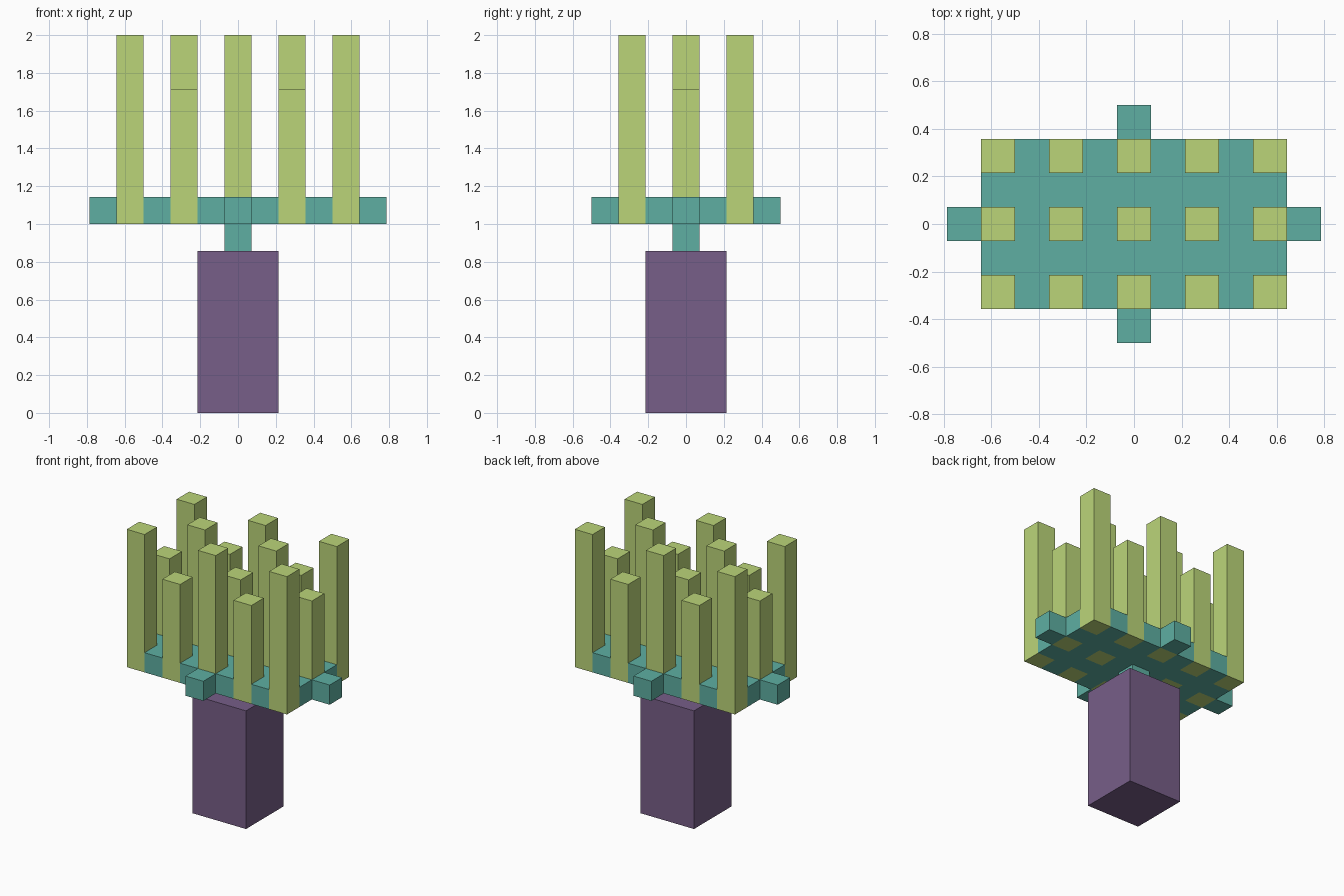
import bpy, bmesh, math
from mathutils import Vector

if "Cube" in bpy.data.objects:
    bpy.data.objects.remove(bpy.data.objects["Cube"])

U = 1 / 7  # one block


def box(xs, ys, zs):
    return {(x, y, z) for x in xs for y in ys for z in zs}


# Handle: 3 x 3 x 6 blocks
handle = box(range(-1, 2), range(-1, 2), range(6))

# Bristles: 5 x 3 posts, alternating tall and short, set into the plate
bristles = set()
for x in range(-4, 5, 2):
    for y in range(-2, 3, 2):
        top = 14 if (x + y) % 4 == 2 else 12
        bristles |= box([x], [y], range(7, top))

# Plate with one side tab per edge, plus the neck
head = box(range(-4, 5), range(-2, 3), [7])
head |= {(-5, 0, 7), (5, 0, 7), (0, -3, 7), (0, 3, 7), (0, 0, 6)}
head -= bristles

solid = handle | bristles | head


def build(name, cells, color):
    """Skin a set of blocks with outer faces only, then merge flat areas."""
    bm = bmesh.new()
    for c in sorted(cells):
        for axis in range(3):
            for s in (-1, 1):
                n = list(c)
                n[axis] += s
                if tuple(n) in solid:
                    continue
                a, b = (axis + 1) % 3, (axis + 2) % 3
                corners = [(-1, -1), (1, -1), (1, 1), (-1, 1)][::s]
                verts = []
                for p, q in corners:
                    v = Vector((c[0], c[1], c[2] + 0.5))
                    v[axis] += s / 2
                    v[a] += p / 2
                    v[b] += q / 2
                    verts.append(bm.verts.new(v * U))
                bm.faces.new(verts)
    bmesh.ops.remove_doubles(bm, verts=bm.verts[:], dist=1e-4)
    bmesh.ops.dissolve_limit(bm, angle_limit=math.radians(1),
                             verts=bm.verts[:], edges=bm.edges[:])
    me = bpy.data.meshes.new(name)
    bm.to_mesh(me)
    bm.free()
    mat = bpy.data.materials.new(name + "_color")
    mat.diffuse_color = (*color, 1)
    mat.use_nodes = True
    mat.node_tree.nodes["Principled BSDF"].inputs["Base Color"].default_value = mat.diffuse_color
    me.materials.append(mat)
    bpy.context.collection.objects.link(bpy.data.objects.new(name, me))


build("handle", handle, (0.184, 0.112, 0.246))
build("plate_and_neck", head, (0.112, 0.429, 0.361))
build("bristles", bristles, (0.497, 0.665, 0.191))
